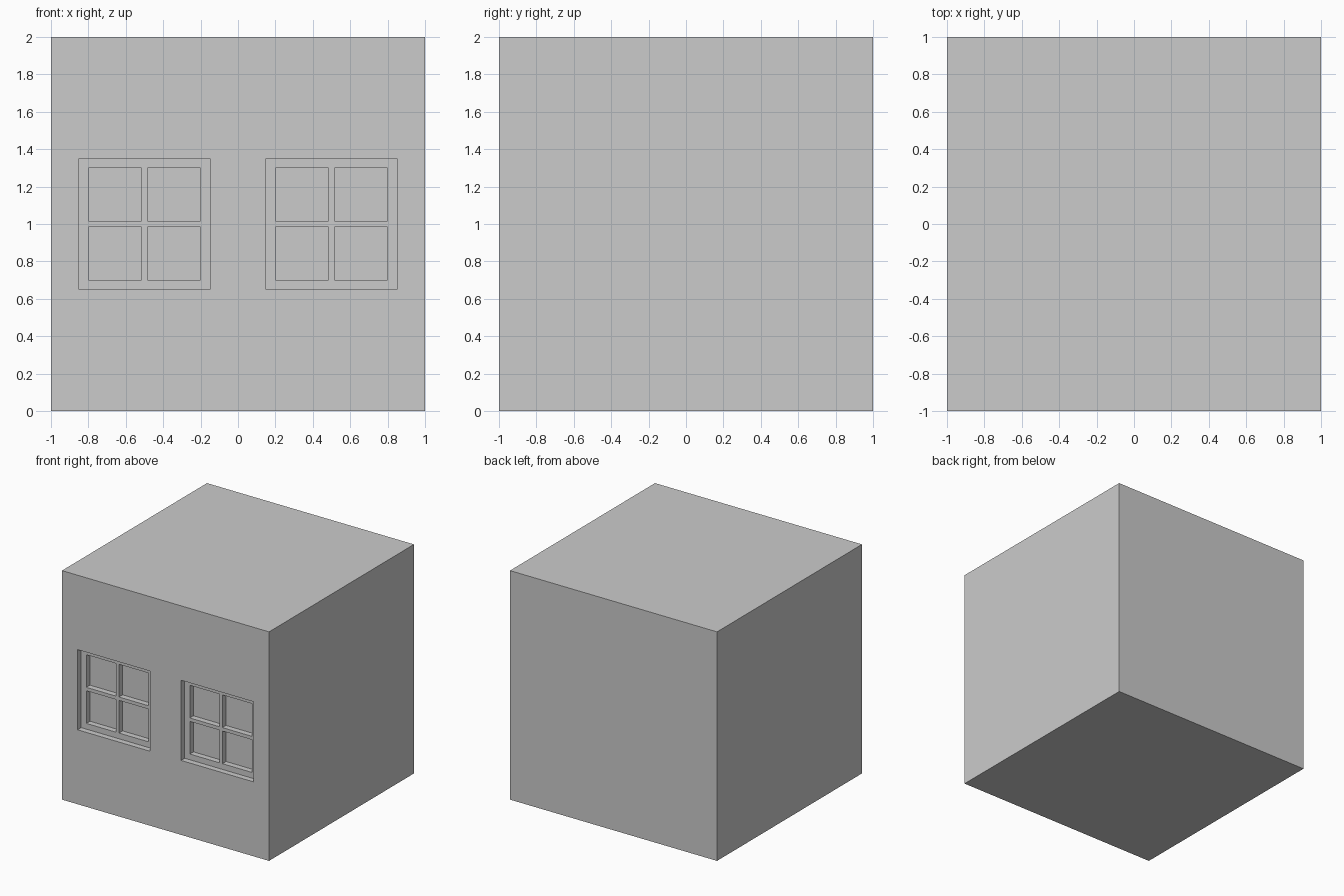
import bpy, bmesh
from mathutils import Matrix, Vector

if "Cube" in bpy.data.objects:
    bpy.data.objects.remove(bpy.data.objects["Cube"])


def boxes(name, bounds):
    """One object made of boxes given as (x0, x1, y0, y1, z0, z1)."""
    bm = bmesh.new()
    for x0, x1, y0, y1, z0, z1 in bounds:
        centre = Vector(((x0 + x1) / 2, (y0 + y1) / 2, (z0 + z1) / 2))
        size = Matrix.Diagonal((x1 - x0, y1 - y0, z1 - z0, 1))
        bmesh.ops.create_cube(bm, size=1, matrix=Matrix.Translation(centre) @ size)
    mesh = bpy.data.meshes.new(name)
    bm.to_mesh(mesh)
    bm.free()
    obj = bpy.data.objects.new(name, mesh)
    bpy.context.collection.objects.link(obj)
    return obj


def carve(target, cutter):
    mod = target.modifiers.new(cutter.name, 'BOOLEAN')
    mod.operation = 'DIFFERENCE'
    mod.solver = 'EXACT'
    mod.object = cutter
    cutter.hide_render = True
    cutter.display_type = 'WIRE'


# Solid house block
house = boxes("house_block", [(-1, 1, -1, 1, 0, 2)])

# Two window openings: recess down to the frame face, then four panes each
FRAME_Y, GLASS_Y, OUT_Y = -0.95, -0.90, -1.1
HALF_OPENING, HALF_PANES, HALF_BAR = 0.35, 0.30, 0.015
recesses, panes = [], []
for cx in (-0.5, 0.5):
    recesses.append((cx - HALF_OPENING, cx + HALF_OPENING, OUT_Y, FRAME_Y,
                     1 - HALF_OPENING, 1 + HALF_OPENING))
    spans = [(-HALF_PANES, -HALF_BAR), (HALF_BAR, HALF_PANES)]
    for x0, x1 in spans:
        for z0, z1 in spans:
            panes.append((cx + x0, cx + x1, OUT_Y, GLASS_Y, 1 + z0, 1 + z1))

carve(house, boxes("window_recess_cutter", recesses))
carve(house, boxes("window_pane_cutter", panes))
